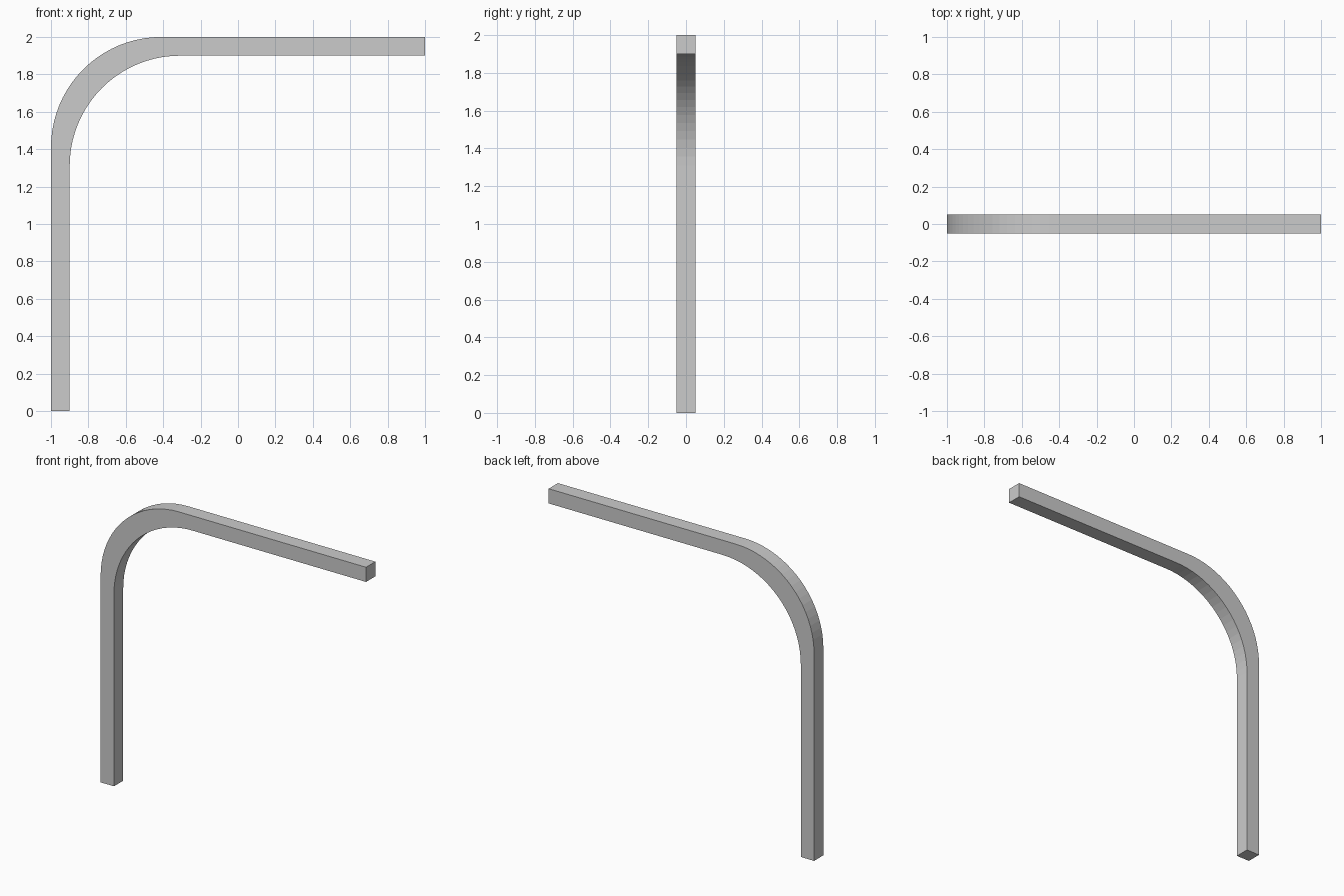
import bpy, bmesh, math

if "Cube" in bpy.data.objects:
    bpy.data.objects.remove(bpy.data.objects["Cube"])

THICK = 0.1      # square bar thickness
RADIUS = 0.59    # both corner edges are rounded by the same amount
SEGMENTS = 20


def corner(x, z):
    """Rounded upper-left corner whose sharp point would be (x, z)."""
    cx, cz = x + RADIUS, z - RADIUS
    angles = [math.pi - math.pi / 2 * i / SEGMENTS for i in range(SEGMENTS + 1)]
    return [(cx + RADIUS * math.cos(a), cz + RADIUS * math.sin(a)) for a in angles]


# Outer and inner edges of the bent bar, from the foot to the free end
outer = [(-1, 0)] + corner(-1, 2) + [(1, 2)]
inner = [(-1 + THICK, 0)] + corner(-1 + THICK, 2 - THICK) + [(1, 2 - THICK)]

# Square rings along the bar, bridged by quads and capped at both ends
bm = bmesh.new()
h = THICK / 2
rings = [[bm.verts.new(p) for p in ((o[0], -h, o[1]), (o[0], h, o[1]),
                                    (i[0], h, i[1]), (i[0], -h, i[1]))]
         for o, i in zip(outer, inner)]
for a, b in zip(rings, rings[1:]):
    for k in range(4):
        n = (k + 1) % 4
        bm.faces.new((a[k], a[n], b[n], b[k]))
bm.faces.new(rings[0])
bm.faces.new(rings[-1])
bmesh.ops.recalc_face_normals(bm, faces=bm.faces)

mesh = bpy.data.meshes.new("bent_bar")
bm.to_mesh(mesh)
bm.free()
bar = bpy.data.objects.new("bent_bar", mesh)
bpy.context.collection.objects.link(bar)
